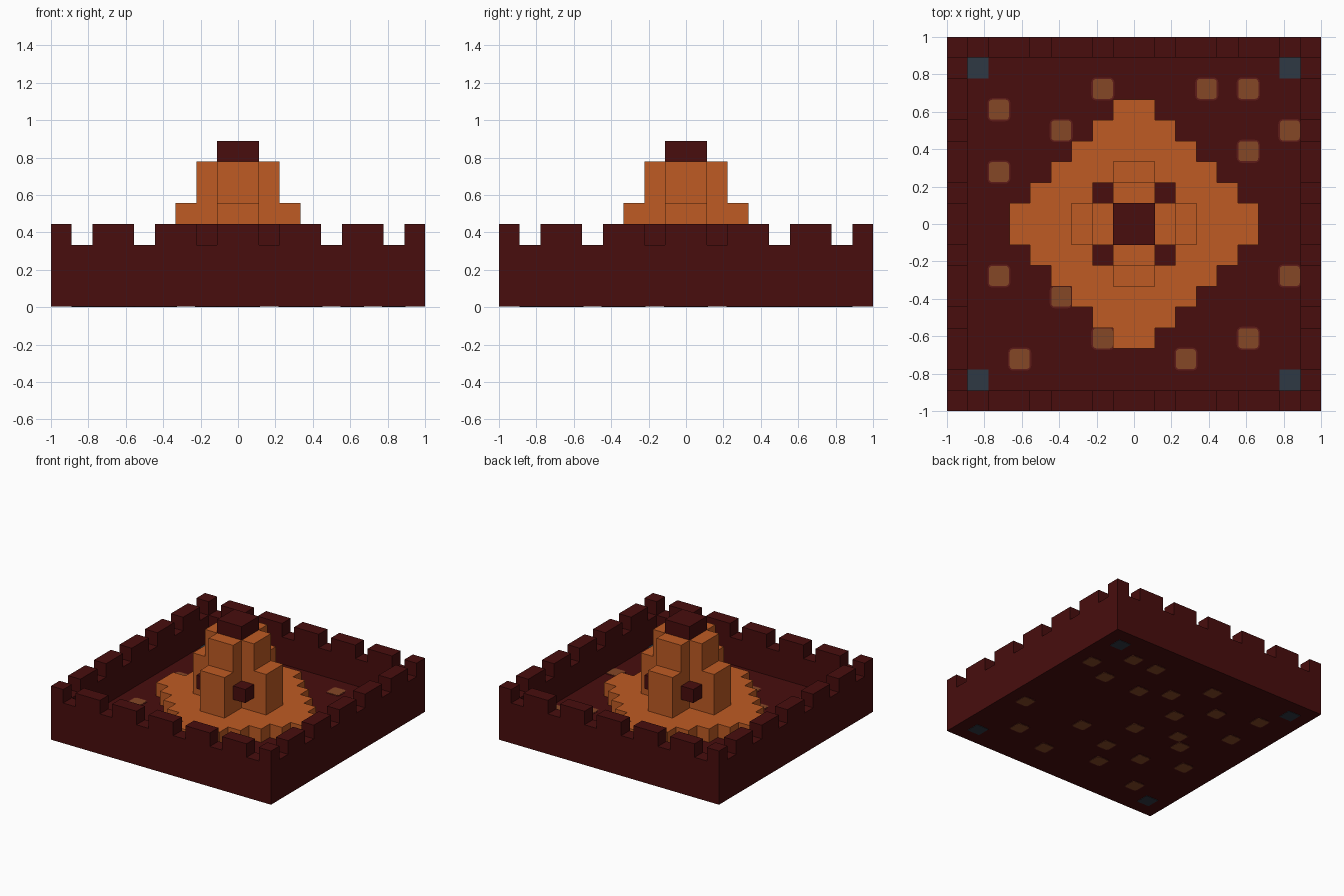
import bpy, bmesh
from mathutils import Matrix

if "Cube" in bpy.data.objects:
    bpy.data.objects.remove(bpy.data.objects["Cube"], do_unlink=True)

U = 1 / 9          # one block; the model is 18 blocks wide
HALF = 9


def material(name, r, g, b):
    m = bpy.data.materials.new(name)
    m.use_nodes = True
    m.diffuse_color = (r, g, b, 1)
    m.node_tree.nodes["Principled BSDF"].inputs["Base Color"].default_value = (r, g, b, 1)
    return m


BRICK = material("dark red brick", 0.065, 0.004, 0.004)
LAVA = material("orange lava", 0.52, 0.104, 0.017)
EMBER = material("ember brown", 0.235, 0.063, 0.019)
GLOW = material("ember rim red", 0.11, 0.011, 0.009)
SLATE = material("slate blue", 0.028, 0.04, 0.056)


def finish(name, bm, mat):
    bmesh.ops.recalc_face_normals(bm, faces=bm.faces)
    mesh = bpy.data.meshes.new(name)
    bm.to_mesh(mesh)
    bm.free()
    mesh.materials.append(mat)
    obj = bpy.data.objects.new(name, mesh)
    bpy.context.collection.objects.link(obj)
    return obj


def add_box(bm, lo, hi, rounding=0):
    """Box between two corners in block units, optionally with rounded upright edges."""
    mid = [(a + b) / 2 * U for a, b in zip(lo, hi)]
    size = [(b - a) * U for a, b in zip(lo, hi)]
    mat = Matrix.Translation(mid) @ Matrix.Diagonal((*size, 1))
    verts = bmesh.ops.create_cube(bm, size=1, matrix=mat)["verts"]
    if rounding:
        edges = {e for v in verts for e in v.link_edges
                 if abs(e.verts[0].co.z - e.verts[1].co.z) > 1e-5}
        bmesh.ops.bevel(bm, geom=list(edges), offset=rounding * U, segments=3,
                        profile=0.5, affect='EDGES')


def boxes(name, mat, items, rounding=0):
    bm = bmesh.new()
    for lo, hi in items:
        add_box(bm, lo, hi, rounding)
    return finish(name, bm, mat)


def turned(lo, hi):
    """The same box turned to all four sides."""
    out = []
    for _ in range(4):
        out.append((lo, hi))
        lo, hi = (-hi[1], lo[0], lo[2]), (-lo[1], hi[0], hi[2])
    return out


# Floor slab and surrounding wall
LIFT = 0.03
boxes("floor", BRICK, [((-HALF, -HALF, LIFT), (HALF, HALF, 1))])
boxes("wall", BRICK, turned((-HALF, -HALF, 1), (HALF - 1, 1 - HALF, 3)))

# Battlements: corner blocks and pairs between single gaps
merlons = turned((-HALF, -HALF, 3), (1 - HALF, 1 - HALF, 4))
for start in range(-7, 6, 3):
    merlons += turned((start, -HALF, 3), (start + 2, 1 - HALF, 4))
boxes("battlements", BRICK, merlons)

# Stepped lava pool
quarter = []
for k in range(6):
    if k:
        quarter.append((6 - k, k))
    quarter.append((6 - k, k + 1))
outline = []
for _ in range(4):
    outline += quarter
    quarter = [(-y, x) for x, y in quarter]
bm = bmesh.new()
face = bm.faces.new([bm.verts.new((x * U, y * U, U)) for x, y in outline])
top = bmesh.ops.extrude_face_region(bm, geom=[face])["geom"]
bmesh.ops.translate(bm, vec=(0, 0, U),
                    verts=[g for g in top if isinstance(g, bmesh.types.BMVert)])
finish("lava_pool", bm, LAVA)

# Central tower with buttresses, cap and four corner blocks
boxes("tower_core", LAVA, [((-1, -1, 2), (1, 1, 7))])
boxes("tower_arms", LAVA, turned((-1, -2, 2), (1, -1, 7)))
boxes("tower_buttresses", LAVA, turned((-1, -3, 2), (1, -2, 5)))
boxes("tower_cap", BRICK, [((-1, -1, 7), (1, 1, 8))])
boxes("tower_corner_blocks", BRICK, turned((1, -2, 3), (2, -1, 4)))


def plates(name, mat, cells, grow, depth, rounding=0, over=True):
    """Thin square inlays on the floor's top or underside."""
    z0, z1 = (1, 1 + depth) if over else (LIFT - depth, LIFT)
    boxes(name, mat, [((x - HALF - grow, y - HALF - grow, z0),
                       (x - HALF + 1 + grow, y - HALF + 1 + grow, z1))
                      for x, y in cells], rounding)


# Embers set in the floor; some lie beneath the lava
open_cells = [(7, 15), (12, 15), (14, 15), (2, 14), (5, 13), (16, 13), (14, 12), (2, 11),
              (2, 6), (16, 6), (5, 5), (7, 3), (14, 3), (3, 2), (11, 2)]
covered = [(11, 12), (9, 13), (11, 6), (7, 11), (8, 5), (5, 9), (4, 8), (8, 8)]
plates("ember_rims_top", GLOW, open_cells, 0.06, 0.015, 0.25)
plates("embers_top", EMBER, open_cells, -0.02, 0.03, 0.15)
plates("ember_rims_underside", GLOW, open_cells + covered, 0.06, 0.015, 0.25, over=False)
plates("embers_underside", EMBER, open_cells + covered, -0.02, 0.03, 0.15, over=False)

# Slate tiles in the four corners, seen from both sides
corners = [(x, y) for x in (1, 16) for y in (1, 16)]
plates("slate_tiles_top", SLATE, corners, 0, 0.03)
plates("slate_tiles_underside", SLATE, corners, 0, 0.03, over=False)
